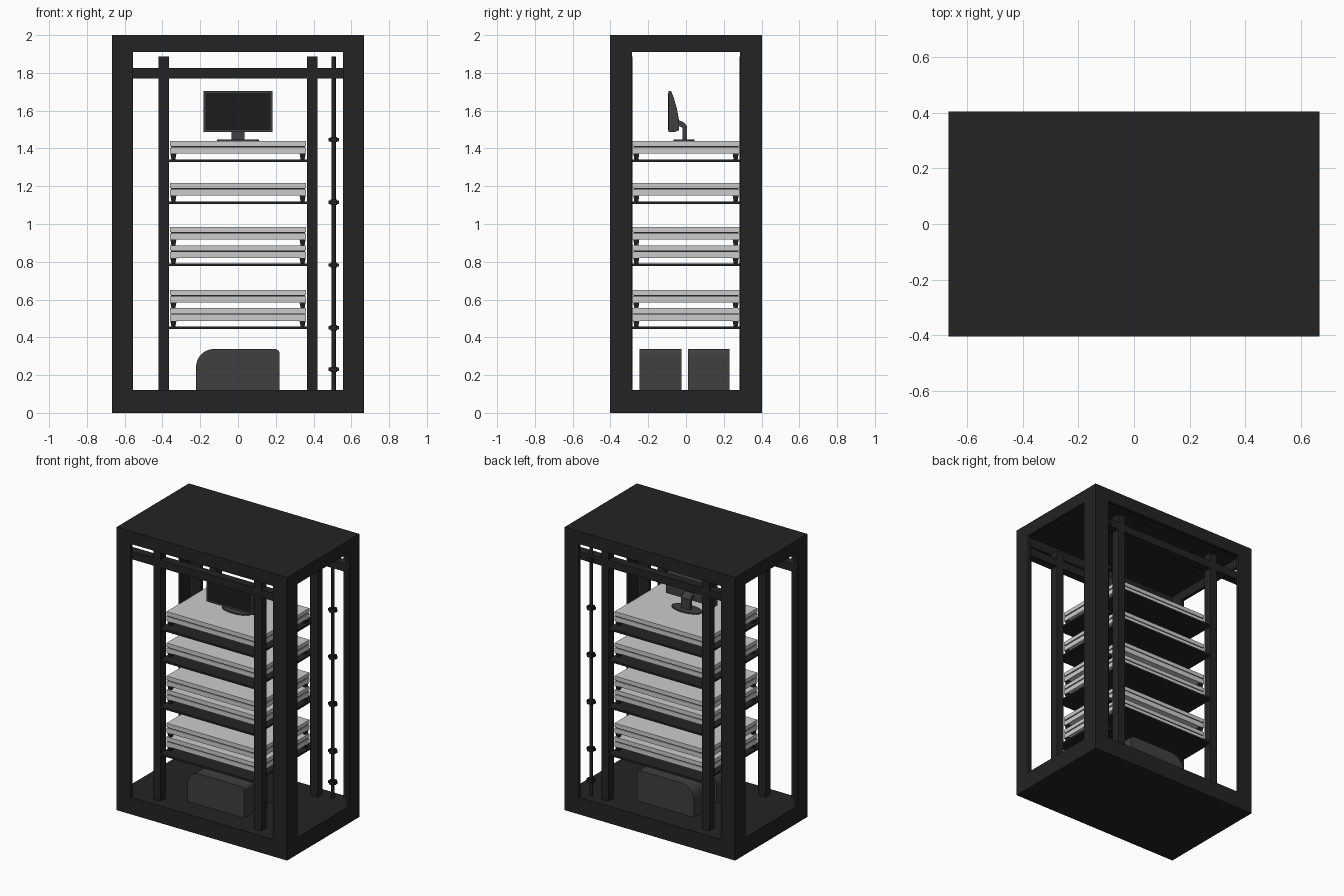
import bpy, bmesh, math
from mathutils import Matrix, Vector

if "Cube" in bpy.data.objects:
    bpy.data.objects.remove(bpy.data.objects["Cube"])


def material(name, v):
    m = bpy.data.materials.new(name)
    m.diffuse_color = (v, v, v, 1)
    m.use_nodes = True
    m.node_tree.nodes["Principled BSDF"].inputs["Base Color"].default_value = m.diffuse_color
    return m


BLACK = material("black_metal", 0.017)
DARK = material("dark_plastic", 0.05)
SCREEN = material("screen_black", 0.012)


def finish(name, bm, mat=None):
    bmesh.ops.recalc_face_normals(bm, faces=bm.faces)
    me = bpy.data.meshes.new(name)
    bm.to_mesh(me)
    bm.free()
    ob = bpy.data.objects.new(name, me)
    bpy.context.collection.objects.link(ob)
    if mat:
        me.materials.append(mat)
    return ob


def add_box(bm, x0, x1, y0, y1, z0, z1, taper=1.0):
    r = bmesh.ops.create_cube(bm, size=1)
    for v in r["verts"]:
        k = taper if v.co.z < 0 else 1
        v.co = Vector(((x0 + x1) / 2 + v.co.x * k * (x1 - x0),
                       (y0 + y1) / 2 + v.co.y * k * (y1 - y0),
                       (z0 + z1) / 2 + v.co.z * (z1 - z0)))


def boxes(name, items, mat=None):
    bm = bmesh.new()
    for it in items:
        add_box(bm, *it)
    return finish(name, bm, mat)


def prism(name, pts, axis, a, b, mat):
    # extrude a (horizontal, z) profile along axis from a to b
    bm = bmesh.new()
    place = (lambda h, z: (a, h, z)) if axis == "x" else (lambda h, z: (h, a, z))
    f = bm.faces.new([bm.verts.new(place(h, z)) for h, z in pts])
    r = bmesh.ops.extrude_face_region(bm, geom=[f])
    d = Vector((b - a, 0, 0)) if axis == "x" else Vector((0, b - a, 0))
    bmesh.ops.translate(bm, vec=d, verts=[g for g in r["geom"] if isinstance(g, bmesh.types.BMVert)])
    return finish(name, bm, mat)


def cylinder(name, loc, rx, ry, z0, z1, mat, seg=24):
    bm = bmesh.new()
    bmesh.ops.create_cone(bm, cap_ends=True, segments=seg, radius1=1, radius2=1, depth=1)
    bmesh.ops.scale(bm, vec=(rx, ry, z1 - z0), verts=bm.verts)
    bmesh.ops.translate(bm, vec=(loc[0], loc[1], (z0 + z1) / 2), verts=bm.verts)
    for f in bm.faces:
        f.smooth = len(f.verts) == 4
    return finish(name, bm, mat)


def arc(cx, cz, r, a0, a1, n):
    return [(cx + r * math.cos(math.radians(a0 + (a1 - a0) * i / n)),
             cz + r * math.sin(math.radians(a0 + (a1 - a0) * i / n))) for i in range(n + 1)]


# Cabinet shell: base, top plate, door frames on all four sides
W, D, T = 0.666, 0.403, 0.022
boxes("cabinet_base", [(-W, W, -D, D, 0, 0.12)], BLACK)
boxes("cabinet_top", [(-W, W, -D, D, 1.975, 2.0)], BLACK)
for s, label in ((-1, "front"), (1, "back")):
    y0, y1 = sorted((s * D, s * (D - T)))
    boxes(label + "_door_frame", [(-W, -0.557, y0, y1, 0.12, 1.975),
                                  (0.557, W, y0, y1, 0.12, 1.975),
                                  (-0.557, 0.557, y0, y1, 1.91, 1.975)], BLACK)
for s, label in ((-1, "left"), (1, "right")):
    x0, x1 = sorted((s * W, s * (W - T)))
    boxes(label + "_side_frame", [(x0, x1, -D + T, -0.286, 0.12, 1.975),
                                  (x0, x1, 0.286, D - T, 0.12, 1.975),
                                  (x0, x1, -0.286, 0.286, 1.91, 1.975)], BLACK)

# Inner mounting posts and cross rails
for sy in (-1, 1):
    y0, y1 = sorted((sy * 0.284, sy * 0.343))
    for sx in (-1, 1):
        x0, x1 = sorted((sx * 0.365, sx * 0.422))
        boxes("mounting_post", [(x0, x1, y0, y1, 0.12, 1.887)], BLACK)
    boxes("cross_rail", [(-W + T, W - T, y0, y1, 1.77, 1.825)], BLACK)

# Cable pole with clips
PX, PY = 0.507, 0.335
cylinder("cable_pole", (PX, PY), 0.011, 0.011, 0.12, 1.887, BLACK, 12)
for z in (0.23, 0.45, 0.783, 1.115, 1.447, 1.79):
    boxes("pole_clip", [(PX - 0.018, PX + 0.018, PY - 0.02, PY + 0.02, z - 0.014, z + 0.014),
                        (PX - 0.028, PX + 0.028, PY - 0.012, PY + 0.012, z - 0.009, z + 0.009)], BLACK)

# Shelves
SHELVES = {0.457: 2, 0.79: 2, 1.12: 1, 1.342: 1}
for z in SHELVES:
    boxes("shelf", [(-0.37, 0.37, -0.343, 0.343, z - 0.013, z)], BLACK)


# Stacked equipment units: body, dark seam, lid and four tapered feet
def unit(z):
    X, Y = 0.36, 0.283
    boxes("unit_body", [(-X, X, -Y, Y, z + 0.03, z + 0.063)])
    boxes("unit_seam", [(-X + 0.006, X - 0.006, -Y + 0.006, Y - 0.006, z + 0.063, z + 0.07)], BLACK)
    boxes("unit_lid", [(-X, X, -Y, Y, z + 0.07, z + 0.097)])
    boxes("unit_feet", [(sx * 0.342 - 0.016, sx * 0.342 + 0.016, sy * 0.263 - 0.016,
                         sy * 0.263 + 0.016, z, z + 0.03, 0.65)
                        for sx in (-1, 1) for sy in (-1, 1)], BLACK)


for z, n in SHELVES.items():
    for i in range(n):
        unit(z + i * 0.097)

# Power supply cases with one large and one small rounded corner
case = ([(-0.222, 0.12), (0.22, 0.12)] + arc(0.195, 0.313, 0.025, 0, 90, 5)
        + arc(-0.127, 0.243, 0.095, 90, 180, 10))
for y0 in (-0.245, 0.01):
    prism("power_case", case, "y", y0, y0 + 0.22, DARK)

# Monitor: wedge housing, screen, bent neck and oval foot
prism("monitor_housing", [(-0.093, 1.486), (-0.093, 1.705), (-0.079, 1.705), (-0.065, 1.67),
                          (-0.048, 1.61), (-0.036, 1.545), (-0.036, 1.497), (-0.06, 1.486)],
      "x", -0.183, 0.183, DARK)
boxes("monitor_screen", [(-0.172, 0.172, -0.0945, -0.09, 1.498, 1.694)], SCREEN)
prism("monitor_neck", [(-0.04, 1.55), (-0.015, 1.54), (0.004, 1.52), (0.004, 1.44),
                       (-0.018, 1.44), (-0.018, 1.51), (-0.04, 1.52)], "x", -0.035, 0.035, DARK)
cylinder("monitor_foot", (0, -0.01), 0.112, 0.056, 1.438, 1.447, DARK, 32)
